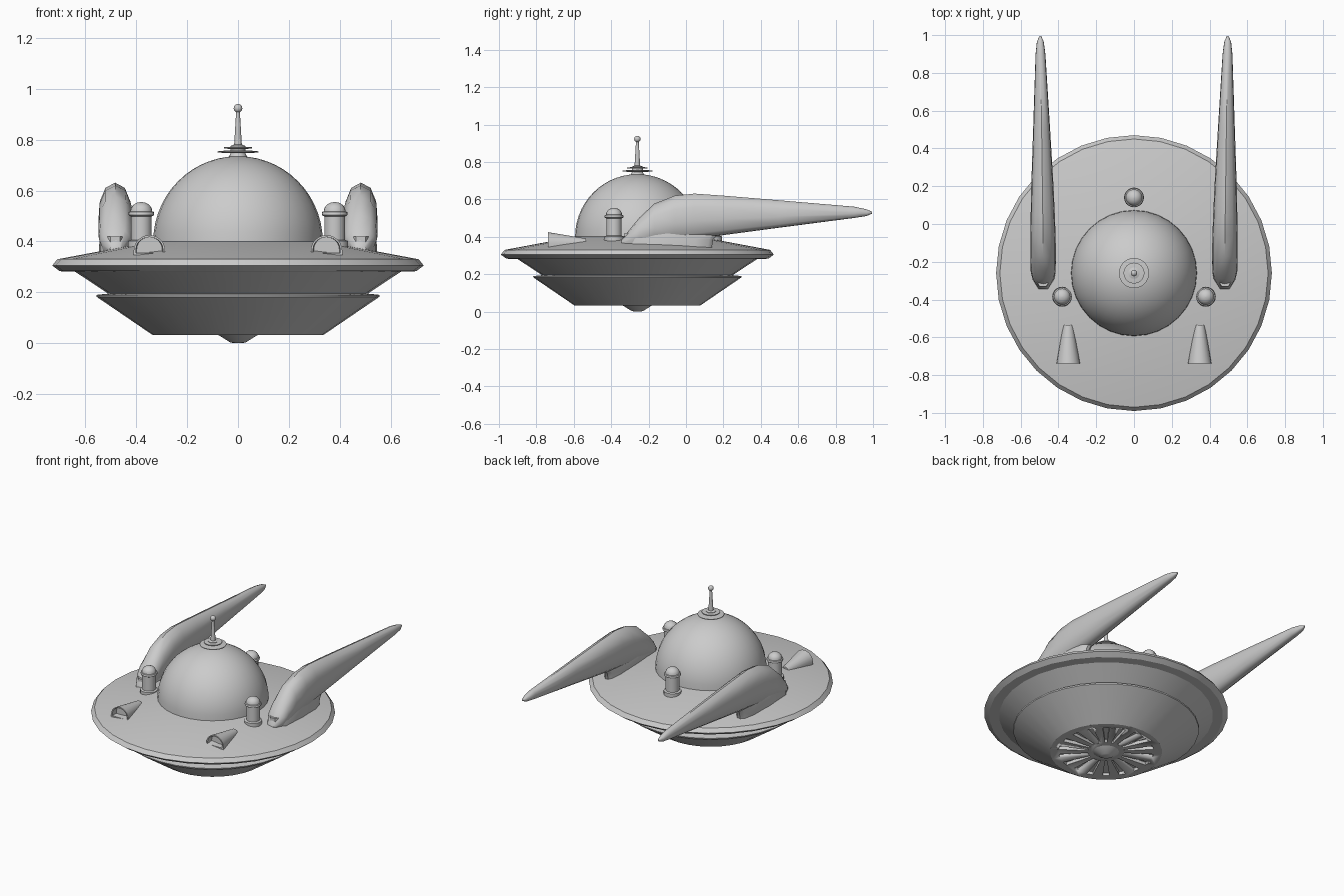
import bpy, bmesh, math
from mathutils import Vector

if "Cube" in bpy.data.objects:
    bpy.data.objects.remove(bpy.data.objects["Cube"])

CY = -0.26  # saucer axis


def finish(name, bm, angle=35):
    bmesh.ops.remove_doubles(bm, verts=bm.verts, dist=1e-5)
    bmesh.ops.recalc_face_normals(bm, faces=bm.faces)
    me = bpy.data.meshes.new(name)
    bm.to_mesh(me)
    bm.free()
    ob = bpy.data.objects.new(name, me)
    bpy.context.collection.objects.link(ob)
    bpy.ops.object.select_all(action='DESELECT')
    ob.select_set(True)
    bpy.context.view_layer.objects.active = ob
    bpy.ops.object.shade_smooth_by_angle(angle=math.radians(angle))
    return ob


def loft(bm, rings, caps=True):
    rows = [[bm.verts.new(p) for p in r] for r in rings]
    n = len(rows[0])
    for a, b in zip(rows, rows[1:]):
        for i in range(n):
            j = (i + 1) % n
            bm.faces.new((a[i], a[j], b[j], b[i]))
    if caps:
        bm.faces.new(rows[0])
        bm.faces.new(rows[-1])


def lathe(name, profile, x=0, y=CY, n=32, angle=25):
    bm = bmesh.new()
    loft(bm, [[(x + r * math.cos(2 * math.pi * i / n), y + r * math.sin(2 * math.pi * i / n), z)
               for i in range(n)] for r, z in profile])
    return finish(name, bm, angle)


def arc(r, z0, h, steps, start=0):
    out = []
    for i in range(steps + 1):
        a = math.radians(start + (89.5 - start) * i / steps)
        out.append((r * math.cos(a), z0 + h * math.sin(a)))
    return out


# saucer hull with stepped underside
hull = lathe("saucer_hull", [(0.335, 0.032), (0.555, 0.182), (0.557, 0.19), (0.51, 0.195),
                             (0.64, 0.281), (0.70, 0.283), (0.73, 0.305), (0.71, 0.33),
                             (0.32, 0.403)])

# radial vents cut into the belly
bm = bmesh.new()
VENTS = 18
for k in range(VENTS):
    a = 2 * math.pi * (k + 0.5) / VENTS
    u, v = Vector((math.cos(a), math.sin(a), 0)), Vector((-math.sin(a), math.cos(a), 0))
    plan = [(0.11, -0.006), (0.285, -0.02), (0.285, 0.02), (0.11, 0.006)]
    loft(bm, [[u * r + v * w + Vector((0, CY, z)) for r, w in plan] for z in (0.0, 0.052)])
cutter = finish("vent_cutter", bm)
cutter.hide_render = True
cutter.hide_viewport = True
mod = hull.modifiers.new("vents", 'BOOLEAN')
mod.operation = 'DIFFERENCE'
mod.solver = 'EXACT'
mod.object = cutter

# belly hub, dome and antenna
lathe("belly_hub", [(0.012, 0.0), (0.03, 0.003), (0.08, 0.034), (0.08, 0.05)])
lathe("dome", arc(0.333, 0.40, 0.335, 14))
lathe("antenna_base", [(0.04, 0.725), (0.03, 0.745), (0.03, 0.775), (0.017, 0.78)], n=16)
lathe("antenna_large_disc", [(0.05, 0.747), (0.08, 0.75), (0.08, 0.754), (0.05, 0.757)])
lathe("antenna_small_disc", [(0.04, 0.764), (0.055, 0.766), (0.055, 0.77), (0.04, 0.772)])
lathe("antenna_mast", [(0.016, 0.765), (0.007, 0.915)], n=12)
lathe("antenna_ball", arc(0.017, 0.923, 0.017, 12, -89.5), n=16)

# capped turrets around the dome
for name, x, y in (("left", -0.38, -0.385), ("right", 0.38, -0.385), ("rear", 0, 0.14)):
    lathe(name + "_turret", [(0.053, 0.36), (0.053, 0.402), (0.041, 0.406), (0.041, 0.498),
                             (0.049, 0.502), (0.051, 0.508), (0.049, 0.516)]
          + arc(0.043, 0.518, 0.037, 5), x, y, 20)


def arch(x, y, w, z0, straight, h):
    pts = [(x - w, y, z0)]
    for i in range(13):
        a = math.pi * (1 - i / 12)
        pts.append((x + w * math.cos(a), y, z0 + straight + (h - straight) * math.sin(a)))
    return pts + [(x + w, y, z0)]


# nacelle stations: y, centre x, half width, bottom z, top z
STATIONS = [(-0.345, 0.48, 0.025, 0.345, 0.385), (-0.29, 0.48, 0.058, 0.345, 0.453),
            (-0.25, 0.481, 0.066, 0.35, 0.502), (-0.17, 0.481, 0.068, 0.36, 0.577),
            (-0.06, 0.482, 0.067, 0.375, 0.62), (0.045, 0.483, 0.064, 0.388, 0.631),
            (0.2, 0.485, 0.059, 0.409, 0.62), (0.5, 0.489, 0.045, 0.449, 0.595),
            (0.9, 0.495, 0.026, 0.501, 0.561), (0.965, 0.496, 0.018, 0.511, 0.547),
            (0.995, 0.496, 0.005, 0.524, 0.534)]
HALF = [(0, 1), (0.6, 0.83), (0.93, 0.4), (1, -0.2), (0.8, -0.75), (0.4, -0.96)]
SECTION = HALF + [(0, -1)] + [(-a, b) for a, b in HALF[:0:-1]]

for side, s in (("left", -1), ("right", 1)):
    # headlamp with recessed face
    bm = bmesh.new()
    loft(bm, [arch(s * 0.348, -0.70, 0.050, 0.357, 0.012, 0.06),
              arch(s * 0.348, -0.738, 0.053, 0.355, 0.014, 0.062),
              arch(s * 0.348, -0.738, 0.062, 0.346, 0.018, 0.079),
              arch(s * 0.348, -0.535, 0.027, 0.350, 0.012, 0.041)])
    finish(side + "_headlamp", bm)

    # swept nacelle
    bm = bmesh.new()
    loft(bm, [[(s * (xc + w * a), y, (zb + zt) / 2 + b * (zt - zb) / 2) for a, b in SECTION]
              for y, xc, w, zb, zt in STATIONS])
    finish(side + "_nacelle", bm, 40)

    # foot joining nacelle to saucer
    plan = [(-0.33, 0.02), (-0.27, 0.06), (-0.1, 0.064), (0.05, 0.05), (0.115, 0.03), (0.137, 0.01)]
    outline = [(y, w) for y, w in plan] + [(y, -w) for y, w in plan[::-1]]
    bm = bmesh.new()
    loft(bm, [[(s * (0.482 + w * k), y + dy * (y > 0.1), z) for y, w in outline]
              for z, k, dy in ((0.335, 1, 0), (0.385, 1, 0.008), (0.42, 0.9, 0.04))])
    finish(side + "_nacelle_foot", bm, 40)
